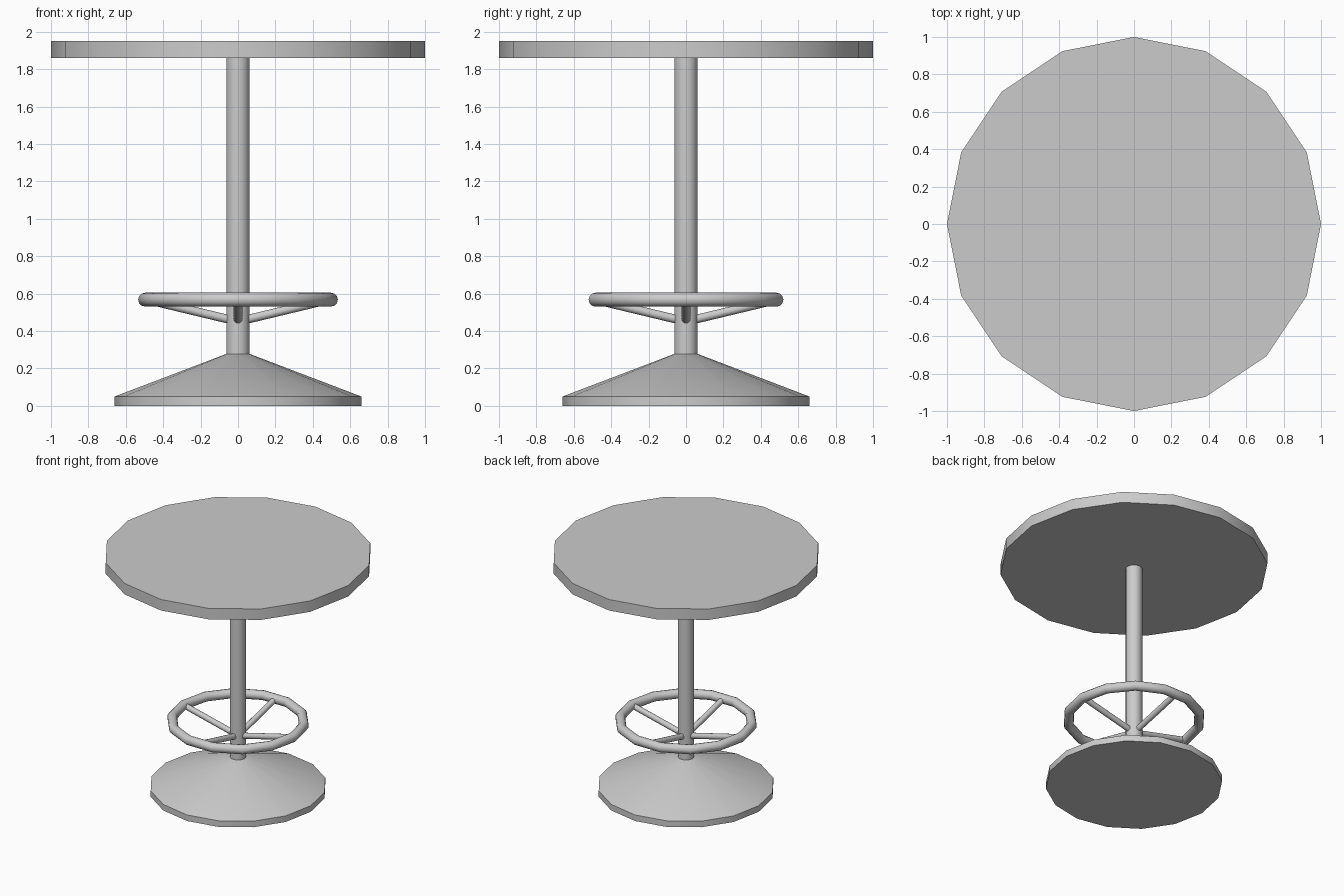
import bpy
import bmesh
from math import cos, sin, pi, radians
from mathutils import Vector

if "Cube" in bpy.data.objects:
    bpy.data.objects.remove(bpy.data.objects["Cube"])

SIDES = 16


def smooth(obj, angle=30):
    bpy.ops.object.select_all(action='DESELECT')
    obj.select_set(True)
    bpy.context.view_layer.objects.active = obj
    bpy.ops.object.shade_smooth_by_angle(angle=radians(angle))


def lathe(name, profile, sides=SIDES):
    """Revolve (radius, height) points around z and cap both ends."""
    bm = bmesh.new()
    rings = [[bm.verts.new((r * cos(2 * pi * i / sides), r * sin(2 * pi * i / sides), z))
              for i in range(sides)] for r, z in profile]
    for low, high in zip(rings, rings[1:]):
        for i in range(sides):
            j = (i + 1) % sides
            bm.faces.new((low[i], low[j], high[j], high[i]))
    bm.faces.new(rings[0][::-1])
    bm.faces.new(rings[-1])
    mesh = bpy.data.meshes.new(name)
    bm.to_mesh(mesh)
    bm.free()
    obj = bpy.data.objects.new(name, mesh)
    bpy.context.collection.objects.link(obj)
    smooth(obj)
    return obj


def rod(name, start, end, radius, sides=12):
    start, end = Vector(start), Vector(end)
    axis = end - start
    bpy.ops.mesh.primitive_cylinder_add(vertices=sides, radius=radius, depth=axis.length,
                                        location=(start + end) / 2,
                                        rotation=axis.to_track_quat('Z', 'Y').to_euler())
    obj = bpy.context.object
    obj.name = name
    smooth(obj, 35)


# Sloped foot, central column and round top
lathe("base", [(0.66, 0), (0.66, 0.05), (0.062, 0.278)])
lathe("column", [(0.062, 0.278), (0.062, 1.86)])
lathe("table_top", [(1, 1.86), (1, 1.95)])

# Foot ring
bpy.ops.mesh.primitive_torus_add(major_segments=14, minor_segments=12, major_radius=0.497,
                                 minor_radius=0.037, location=(0, 0, 0.568))
foot_ring = bpy.context.object
foot_ring.name = "foot_ring"
smooth(foot_ring, 40)

# Four struts rising from the column to the ring
for k in range(4):
    c, s = cos(k * pi / 2), sin(k * pi / 2)
    rod(f"strut_{k + 1}", (0.03 * c, 0.03 * s, 0.458), (0.48 * c, 0.48 * s, 0.566), 0.023)
